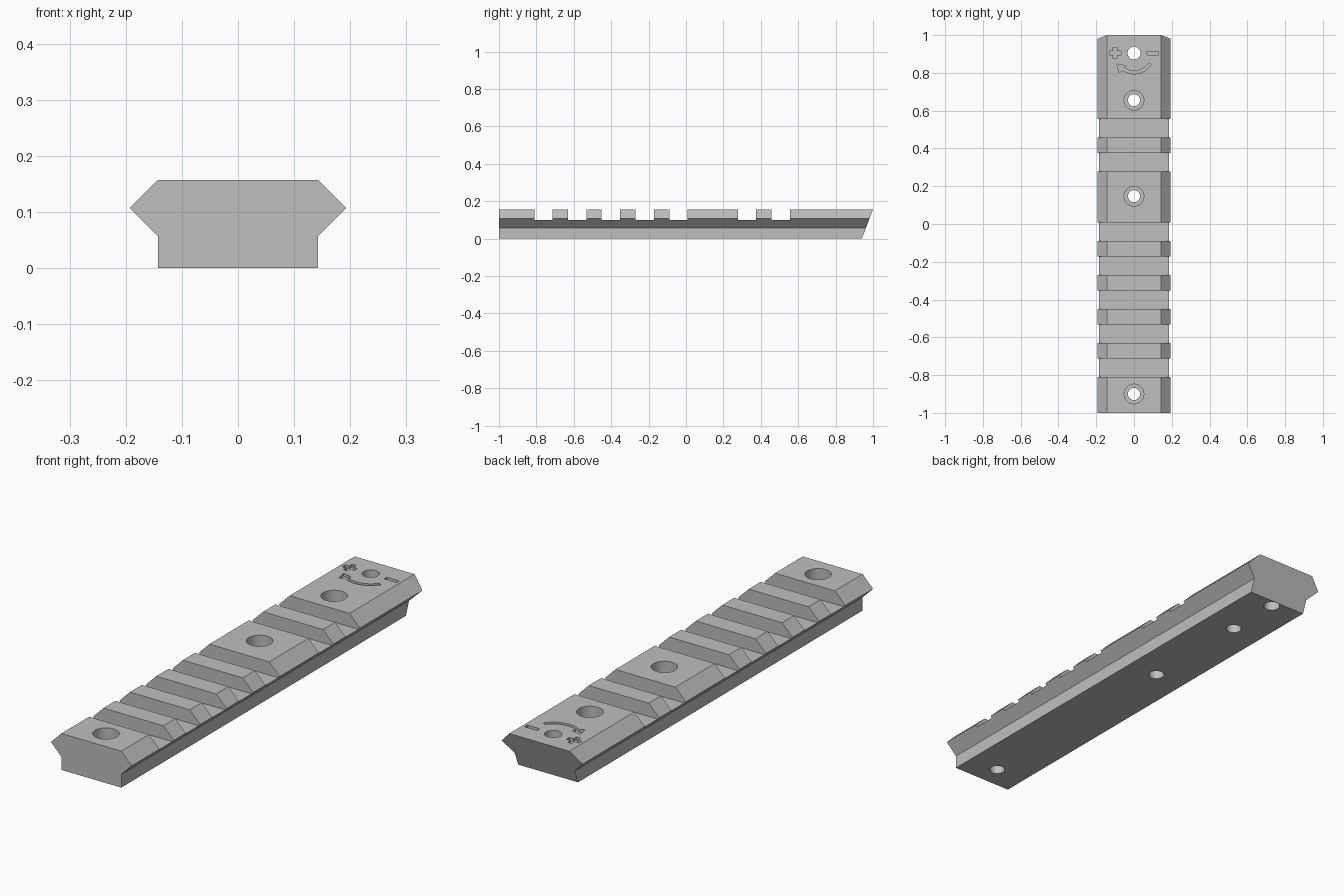
import bpy, bmesh, math

if "Cube" in bpy.data.objects:
    bpy.data.objects.remove(bpy.data.objects["Cube"], do_unlink=True)

TOP = 0.157
BASE_HALF, WIDE_HALF = 0.143, 0.193
SLOT_FLOOR = 0.1

grey = bpy.data.materials.new("metal_grey")
grey.use_nodes = True
colour = (0.52, 0.52, 0.52, 1)
grey.diffuse_color = colour
grey.node_tree.nodes["Principled BSDF"].inputs["Base Color"].default_value = colour


def prism(name, outline, move):
    """Extrude a closed outline; move(u, v, end) places both end caps."""
    bm = bmesh.new()
    caps = [[bm.verts.new(move(u, v, end)) for u, v in outline] for end in (0, 1)]
    for cap in caps:
        bm.faces.new(cap)
    n = len(outline)
    for i in range(n):
        j = (i + 1) % n
        bm.faces.new((caps[0][i], caps[0][j], caps[1][j], caps[1][i]))
    bmesh.ops.recalc_face_normals(bm, faces=bm.faces)
    mesh = bpy.data.meshes.new(name)
    bm.to_mesh(mesh)
    bm.free()
    obj = bpy.data.objects.new(name, mesh)
    bpy.context.collection.objects.link(obj)
    mesh.materials.append(grey)
    return obj


def cut(target, cutter):
    """Subtract the cutter and throw it away."""
    cutter.hide_render = True
    mod = target.modifiers.new("cut", "BOOLEAN")
    mod.operation = "DIFFERENCE"
    mod.solver = "EXACT"
    mod.object = cutter
    bpy.context.view_layer.objects.active = target
    bpy.ops.object.modifier_apply(modifier=mod.name)
    bpy.data.objects.remove(cutter, do_unlink=True)


def vertical_cut(target, outline, low):
    cut(target, prism("cutter", outline,
                      lambda u, v, end: (u, v, TOP + 0.05 if end else low)))


def rect(x, y, w, h):
    return [(x - w, y - h), (x + w, y - h), (x + w, y + h), (x - w, y + h)]


def circle(y, r, n=48):
    return [(r * math.cos(math.tau * i / n), y + r * math.sin(math.tau * i / n))
            for i in range(n)]


# Rail body: dovetail section with a raked rear end
half = [(BASE_HALF, 0), (BASE_HALF, 0.057), (WIDE_HALF, 0.107), (BASE_HALF, TOP)]
section = half + [(-x, z) for x, z in reversed(half)]
rail = prism("accessory_rail", section,
             lambda x, z, end: (x, 0.94 + 0.06 * z / TOP if end else -1, z))

# Cross slots
for y in (-0.762, -0.582, -0.402, -0.221, -0.04, 0.326, 0.507):
    vertical_cut(rail, rect(0, y, 0.3, 0.049), SLOT_FLOOR)

# Counterbored screw holes and the plain adjuster hole
for y in (-0.9, 0.147, 0.655):
    vertical_cut(rail, circle(y, 0.052), 0.075)
    vertical_cut(rail, circle(y, 0.032), -0.05)
HUB = 0.905
vertical_cut(rail, circle(HUB, 0.034), -0.05)

# Engraved plus and minus signs
ENGRAVE = TOP - 0.012
a, b = 0.01, 0.03
quarter = [(b, -a), (b, a), (a, a)]
plus = []
for turn in range(4):
    for x, y in quarter:
        for _ in range(turn):
            x, y = -y, x
        plus.append((x - 0.1, y + HUB))
vertical_cut(rail, plus, ENGRAVE)
vertical_cut(rail, rect(0.1, HUB, 0.03, 0.009), ENGRAVE)

# Engraved curved arrow around the adjuster hole
angles = [-34 - 90 * i / 16 for i in range(17)]
polar = [(0.11, t) for t in angles]
polar += [(0.131, -127), (0.107, -147), (0.08, -121)]
polar += [(0.094, t) for t in reversed(angles)]
arrow = [(r * math.cos(math.radians(t)), HUB + r * math.sin(math.radians(t)))
         for r, t in polar]
vertical_cut(rail, arrow, ENGRAVE)

# Smooth hole walls, crisp edges elsewhere
bpy.ops.object.select_all(action="DESELECT")
rail.select_set(True)
bpy.context.view_layer.objects.active = rail
bpy.ops.object.shade_smooth_by_angle(angle=math.radians(30))
